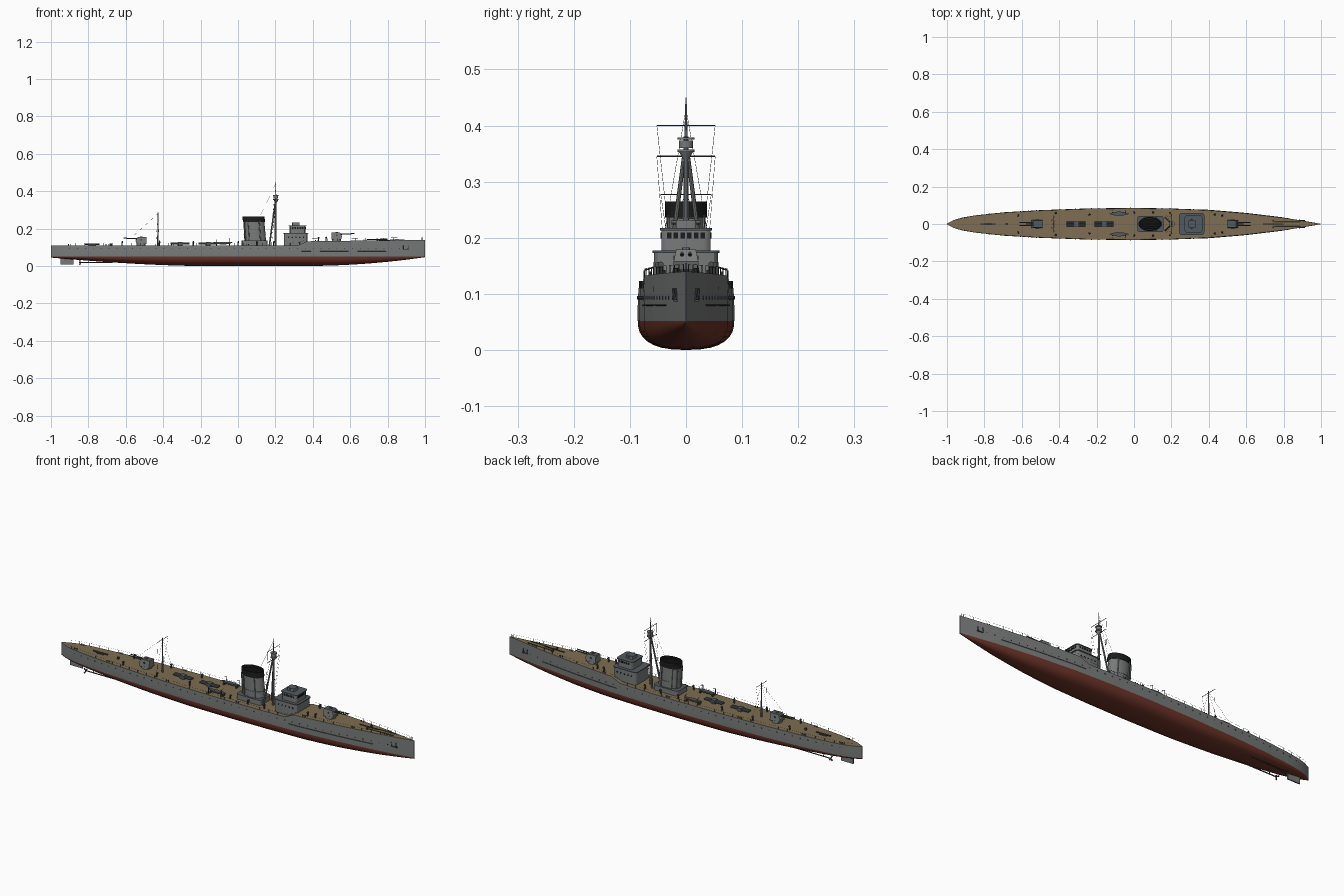
import bpy, bmesh, math
from mathutils import Vector, Matrix

if "Cube" in bpy.data.objects:
    bpy.data.objects.remove(bpy.data.objects["Cube"])

def mat(name, c):
    m = bpy.data.materials.new(name)
    m.diffuse_color = (*c, 1)
    m.use_nodes = True
    m.node_tree.nodes["Principled BSDF"].inputs["Base Color"].default_value = m.diffuse_color
    return m

GREY = mat("hull grey", (0.19, 0.195, 0.195))
RED = mat("bottom red", (0.15, 0.033, 0.021))
DECK = mat("deck tan", (0.21, 0.155, 0.085))
ROOF = mat("roof steel", (0.085, 0.105, 0.12))
DARK = mat("fitting dark grey", (0.06, 0.065, 0.07))
BLACK = mat("cap black", (0.012, 0.012, 0.013))

class Part:
    """Collects primitives in one mesh."""
    def __init__(self):
        self.bm = bmesh.new()

    def box(self, x0, x1, y0, y1, z0, z1, bevel=0):
        m = Matrix.Translation(((x0+x1)/2, (y0+y1)/2, (z0+z1)/2)) @ Matrix.Diagonal((x1-x0, y1-y0, z1-z0, 1))
        vs = bmesh.ops.create_cube(self.bm, size=1, matrix=m)["verts"]
        if bevel:
            es = {e for v in vs for e in v.link_edges
                  if abs(e.verts[0].co.z - e.verts[1].co.z) > 1e-5}
            bmesh.ops.bevel(self.bm, geom=list(es), offset=bevel, segments=3, profile=0.5, affect='EDGES')

    def rod(self, a, b, r, r2=None, n=6):
        a, b = Vector(a), Vector(b)
        d = b - a
        m = Matrix.Translation((a+b)/2) @ d.to_track_quat('Z', 'Y').to_matrix().to_4x4()
        bmesh.ops.create_cone(self.bm, cap_ends=True, segments=n, radius1=r,
                              radius2=r if r2 is None else r2, depth=d.length, matrix=m)

    def loft(self, rings, cap=True):
        vr = [[self.bm.verts.new(p) for p in ring] for ring in rings]
        n = len(vr[0])
        for p, q in zip(vr, vr[1:]):
            for i in range(n):
                self.bm.faces.new((p[i], p[(i+1) % n], q[(i+1) % n], q[i]))
        if cap:
            self.bm.faces.new(vr[0])
            self.bm.faces.new(vr[-1])

    def done(self, name, *mats, rule=None, smooth=True):
        bmesh.ops.recalc_face_normals(self.bm, faces=self.bm.faces)
        me = bpy.data.meshes.new(name)
        if rule:
            for f in self.bm.faces:
                f.material_index = rule(f.calc_center_median(), f.normal)
        self.bm.to_mesh(me)
        self.bm.free()
        for m in mats:
            me.materials.append(m)
        if smooth:
            me.shade_smooth()
            me.set_sharp_from_angle(angle=math.radians(30))
        bpy.context.collection.objects.link(bpy.data.objects.new(name, me))

# hull shape: half breadth, keel height and deck height along x
BREADTH = [(-1, .002), (-.985, .010), (-.96, .022), (-.92, .034), (-.85, .046), (-.7, .062), (-.5, .074),
           (-.25, .083), (0, .086), (.2, .083), (.4, .075), (.6, .058), (.8, .034), (.9, .018), (1, .001)]

def breadth(x):
    for (a, p), (b, q) in zip(BREADTH, BREADTH[1:]):
        if x <= b:
            return p + (q-p)*(x-a)/(b-a)
    return .001

def keel(x):
    if x > .35:
        return .047*((x-.35)/.65)**2
    return .045*((-x-.2)/.8)**1.6 if x < -.2 else 0

def deck(x):
    if x < .32:
        return .11
    return .11 + .022*(x-.32)/.05 if x < .37 else .132 + .008*(x-.37)/.63

WL = .052
def section(x):
    b, k = breadth(x), keel(x)
    half = []
    for i in range(1, 9):
        s = 1 - math.cos(i/8*math.pi/2)
        half.append((b*(1-(1-s)**2.5)**.4, k+(WL-k)*s))
    half += [(b, .08), (b*.985, deck(x))]
    return [(x, -y, z) for y, z in reversed(half)] + [(x, 0, k)] + [(x, y, z) for y, z in half]

xs = sorted({round(-1+.04*i, 3) for i in range(51)} | {p[0] for p in BREADTH} | {.37})
hull = Part()
hull.loft([section(x) for x in xs])
hull.done("hull", GREY, RED, DECK,
          rule=lambda c, n: 2 if n.z > .7 and c.z > .1 else (1 if c.z < WL else 0))

# strake and portholes along the sides, anchors at the bow
side = Part()
for s in (-1, 1):
    pts = [(.34+.05*i) for i in range(10)]
    for a, b in zip(pts, pts[1:]):
        side.rod((a, s*breadth(a), .08), (b, s*breadth(b), .08), .0012, n=4)
    for i in range(44):
        x = -.9+.042*i
        y = s*breadth(x)
        side.rod((x, y-s*.002, .093), (x, y+s*.0012, .093), .0028, n=8)
    for x, z in ((.885, .1), (.91, .1)):
        y = s*breadth(x)
        side.rod((x, y, z-.012), (x, y+s*.003, z+.01), .002)
    side.box(.88, .915, s*breadth(.9)-.004, s*breadth(.9)+.004, .086, .09)
side.done("portholes_and_strakes", DARK)

# rudder, shafts and propellers
rud = Part()
rud.box(-.95, -.88, -.003, .003, .008, .05)
rud.done("rudder", GREY)
prop = Part()
for s in (-1, 1):
    prop.rod((-.55, s*.035, .022), (-.84, s*.03, .018), .003)
    prop.rod((-.8, s*.03, .018), (-.8, s*.012, .045), .002)
    for k in range(3):
        t = k*2*math.pi/3
        prop.rod((-.842, s*.03, .018), (-.846, s*.03+.014*math.cos(t), .018+.014*math.sin(t)), .002, .004)
prop.done("propellers", DARK)

# railings
rail = Part()
for s in (-1, 1):
    rx = [-.97+.05*i for i in range(40)]
    tops = [Vector((x, s*breadth(x)*.965, deck(x)+.013)) for x in rx]
    for p in tops:
        rail.rod(p-Vector((0, 0, .014)), p, .0008, n=4)
    for a, b in zip(tops, tops[1:]):
        rail.rod(a, b, .0003, n=3)
rail.done("railings", DARK, smooth=False)

# bridge: two rounded storeys, roofs, window band and director
br = Part()
br.box(.245, .372, -.057, .057, .108, .174, .014)
br.box(.275, .362, -.044, .044, .174, .214, .012)
br.box(.29, .33, -.018, .018, .214, .232, .004)
br.rod((.31, -.026, .228), (.31, .026, .228), .004, n=8)
br.done("bridge", GREY, ROOF, rule=lambda c, n: 1 if n.z > .7 else 0)
lip = Part()
lip.box(.241, .376, -.06, .06, .173, .177, .015)
lip.box(.271, .366, -.046, .046, .213, .217, .013)
lip.done("bridge_roofs", ROOF)
win = Part()
for i in range(6):
    y = -.03+.012*i
    win.box(.355, .3632, y-.004, y+.004, .199, .209)
for s in (-1, 1):
    for i in range(5):
        x = .293+.013*i
        win.box(x-.0045, x+.0045, s*.0435-.0015, s*.0435+.0015, .199, .209)
    for x in (.27, .29, .31, .33, .35):
        win.rod((x, s*.055, .153), (x, s*.058, .153), .004, n=8)
win.done("bridge_windows", BLACK)

# funnel: deckhouse, raked oval casing, black cap, grating and pipes
def oval(x, z, a, b, n=28):
    return [(x+a*math.cos(2*math.pi*i/n), b*math.sin(2*math.pi*i/n), z) for i in range(n)]

house = Part()
house.box(.018, .158, -.044, .044, .108, .135, .014)
house.done("funnel_house", GREY, ROOF, rule=lambda c, n: 1 if n.z > .7 else 0)
fun = Part()
fun.loft([oval(.092, .134, .058, .036), oval(.085, .238, .056, .035)])
fun.loft([oval(.09, .165, .0595, .037), oval(.09, .168, .0595, .037)])
for s in (-1, 1):
    for x in (.04, .06, .12):
        y = s*.037*math.sqrt(1-((x-.09)/.058)**2)
        fun.rod((x, y, .134), (x-.007, y, .24), .003)
fun.done("funnel", GREY)
cap = Part()
cap.loft([oval(.085, .236, .059, .0375), oval(.083, .265, .059, .0375),
          oval(.083, .265, .053, .032), oval(.084, .25, .053, .032)])
cap.done("funnel_cap", BLACK)
grate = Part()
for i in range(-2, 3):
    w = .052*math.sqrt(1-(i*.011/.034)**2)
    grate.rod((.083-w, i*.011, .262), (.083+w, i*.011, .262), .0014, n=4)
grate.done("funnel_grating", DARK)

# tripod foremast with lookout, mainmast, yards and rigging
mast = Part()
mast.rod((.2, 0, .11), (.202, 0, .38), .006, .0045, 10)
mast.rod((.202, 0, .38), (.202, 0, .45), .003, .001)
for s in (-1, 1):
    mast.rod((.168, s*.034, .11), (.2, s*.003, .35), .0045, .0035, 8)
mast.rod((.2, -.013, .235), (.2, .013, .235), .002)
mast.rod((-.428, 0, .11), (-.428, 0, .285), .0045, .002, 8)
mast.done("masts", GREY)
top = Part()
for z0, z1, r in ((.353, .357, .015), (.36, .373, .0125), (.375, .379, .015)):
    top.rod((.203, 0, z0), (.203, 0, z1), r, n=14)
top.rod((.203, 0, .34), (.203, 0, .354), .005, .013, 12)
top.done("lookout_top", GREY)
rig = Part()
for x, z, h in ((.202, .4, .052), (.202, .345, .052), (-.428, .277, .045)):
    rig.rod((x, -h, z), (x, h, z), .0012, n=5)
for s in (-1, 1):
    for a, b in (((.202, s*.052, .4), (.19, s*.03, .2)), ((.202, s*.052, .345), (.18, s*.035, .12)),
                 ((.202, 0, .43), (.17, s*.052, .13)), ((-.428, s*.045, .277), (-.44, s*.02, .11)),
                 ((-.428, 0, .28), (-.42, s*.068, .11))):
        rig.rod(a, b, .0004, n=3)
rig.rod((.202, 0, .44), (.12, 0, .27), .0004, n=3)
rig.rod((-.428, 0, .28), (-.56, 0, .16), .0004, n=3)
rig.done("yards_and_rigging", DARK, smooth=False)

# fore and aft gun mounts
for name, x, d in (("fore_gun", .527, 1), ("aft_gun", -.518, -1)):
    z = deck(x)
    g = Part()
    g.rod((x, 0, z-.003), (x, 0, z+.012), .025, .023, 18)
    prof = [(-.028, .008), (.024, .008), (.03, .024), (.018, .045), (-.028, .045)]
    g.loft([[(x+d*px, y*(1 if i in (0, 1, 2) else .8), z+pz) for i, (px, pz) in enumerate(prof)]
            for y in (-.022, .022)])
    g.rod((x, 0, z+.04), (x, 0, z+.049), .007, n=8)
    g.done(name+"_shield", GREY, ROOF, rule=lambda c, n: 1 if n.z > .8 else 0)
    b = Part()
    for s in (-1, 1):
        b.rod((x+d*.02, s*.007, z+.036), (x+d*.095, s*.007, z+.039), .0035, .0025, 8)
        b.box(x-.004, x+.004, s*.0215-.001, s*.0215+.001, z+.026, z+.034)
    b.done(name+"_barrels", DARK)

# torpedo mounts on the centreline
tor = Part()
for x in (-.31, -.16):
    tor.rod((x, 0, .109), (x, 0, .115), .014, n=16)
    for y in (-.008, 0, .008):
        tor.rod((x-.05, y, .12), (x+.05, y, .12), .0045, n=8)
    tor.box(x-.012, x+.012, -.013, .013, .114, .127)
tor.done("torpedo_tubes", ROOF)

# ship's boats with davits
boats, davits = Part(), Part()
for s in (-1, 1):
    rings = []
    for i in range(11):
        t = -1+.2*i
        w = .0105*(1-t*t)+.0005
        rings.append([(-.08+.052*t, s*.055+w*math.cos(a), .128-(.011*(1-t**4)+.001)*math.sin(a))
                      for a in [math.pi*k/8 for k in range(9)]])
    boats.loft(rings)
    for x in (-.115, -.045):
        davits.rod((x, s*.074, .108), (x, s*.074, .142), .0016)
        davits.rod((x, s*.074, .142), (x, s*.056, .148), .0014)
        davits.box(x-.003, x+.003, s*.055-.008, s*.055+.008, .109, .119)
boats.done("boats", GREY, ROOF, rule=lambda c, n: 1 if n.z > .7 else 0)
davits.done("davits", DARK)

# ventilators, bollards, capstans, hatches and small deck gear
gear = Part()
for s in (-1, 1):
    for x, y in ((-.62, .045), (-.42, .058), (-.24, .05), (.0, .062), (.1, .062), (.19, .06), (.43, .05), (.47, .045)):
        z = deck(x)
        gear.rod((x, s*y, z-.002), (x, s*y, z+.017), .0035, n=8)
        gear.rod((x-.003, s*y, z+.017), (x+.005, s*y, z+.019), .004, .0055, 8)
    for x in (-.9, -.7, -.35, .05, .42, .68, .85):
        for dx in (-.006, .006):
            gear.rod((x+dx, s*(breadth(x)-.009), deck(x)-.002), (x+dx, s*(breadth(x)-.009), deck(x)+.007), .0025)
    gear.rod((.745, s*.018, .135), (.745, s*.018, .146), .005, n=10)
    gear.rod((.75, s*.011, .138), (.89, s*.011, .14), .0014, n=4)
gear.rod((.69, 0, .142), (.8, 0, .143), .003)
gear.rod((.745, -.02, .141), (.745, .02, .141), .0025)
gear.rod((-.82, 0, .116), (-.74, 0, .116), .004)
gear.box(-.8, -.76, -.006, .006, .108, .115)
gear.rod((-.68, 0, .108), (-.68, 0, .12), .006, n=10)
gear.rod((1-.012, 0, .135), (1-.012, 0, .155), .0008, n=4)
gear.done("deck_gear", DARK)
